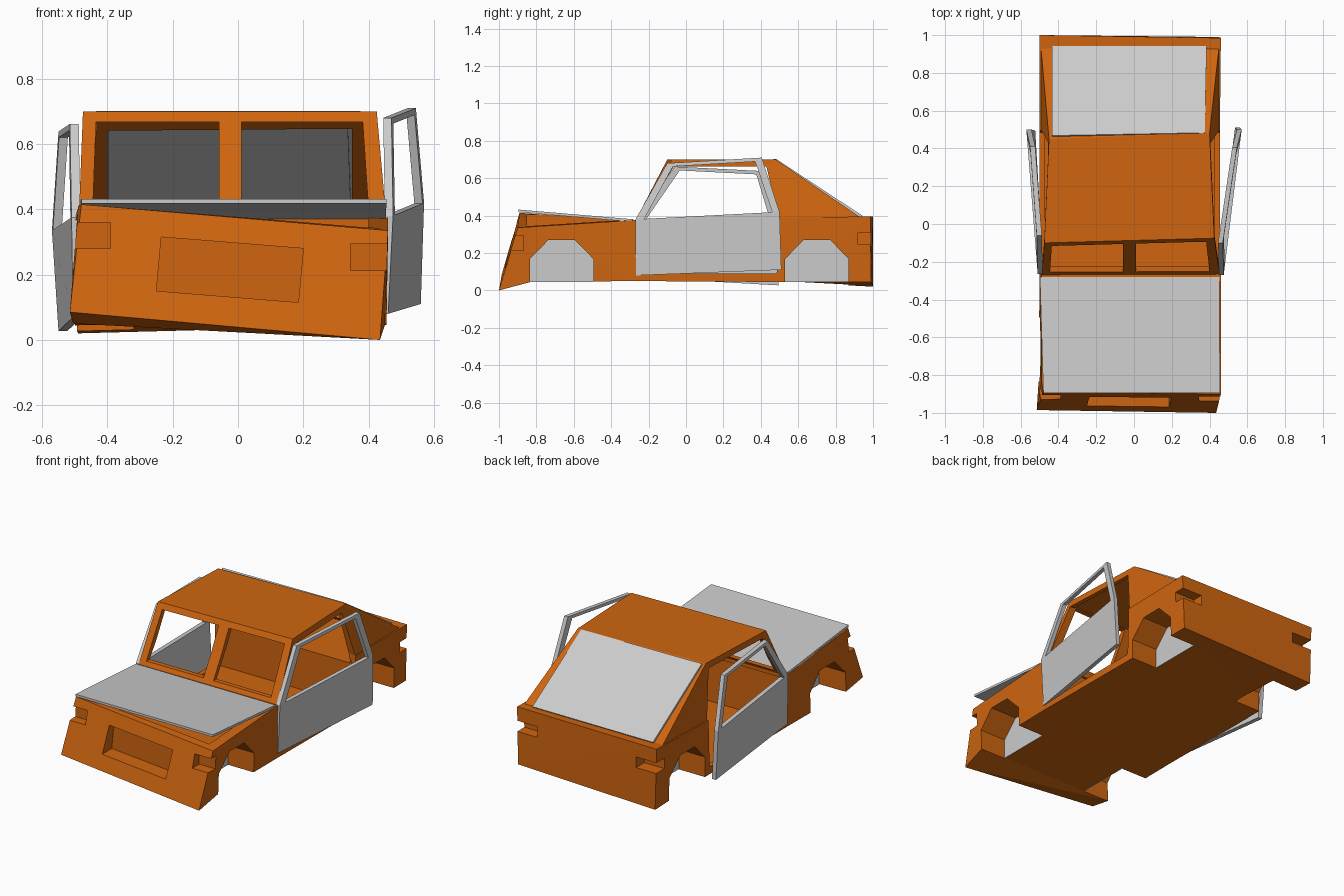
import bpy, bmesh
from mathutils import Vector

if "Cube" in bpy.data.objects:
    bpy.data.objects.remove(bpy.data.objects["Cube"])

orange = bpy.data.materials.new("orange_paint")
orange.diffuse_color = (0.62, 0.13, 0.005, 1)
orange.use_nodes = True
orange.node_tree.nodes["Principled BSDF"].inputs["Base Color"].default_value = orange.diffuse_color


def add_loft(bm, rings):
    """Closed solid through rings of equal point count, capped at both ends."""
    vs = [[bm.verts.new(p) for p in r] for r in rings]
    n = len(vs[0])
    for a, b in zip(vs, vs[1:]):
        for i in range(n):
            j = (i + 1) % n
            bm.faces.new((a[i], a[j], b[j], b[i]))
    bm.faces.new(vs[0])
    bm.faces.new(vs[-1])


def make(name, lofts, mat=None, tri=True):
    bm = bmesh.new()
    for rings in lofts:
        add_loft(bm, rings)
    bmesh.ops.recalc_face_normals(bm, faces=bm.faces)
    if tri:
        bmesh.ops.triangulate(bm, faces=[f for f in bm.faces if len(f.verts) == 4])
    me = bpy.data.meshes.new(name)
    bm.to_mesh(me)
    bm.free()
    if mat:
        me.materials.append(mat)
    ob = bpy.data.objects.new(name, me)
    bpy.context.collection.objects.link(ob)
    return ob


def side_prism(yz, x0, x1):
    return [[(x, y, z) for y, z in yz] for x in (x0, x1)]


def box(x0, x1, y0, y1, z0, z1):
    return side_prism([(y0, z0), (y1, z0), (y1, z1), (y0, z1)], x0, x1)


def boolean(target, rings, op='DIFFERENCE'):
    tool = make("cutter", [rings], orange)
    tool.hide_render = True
    m = target.modifiers.new("cut", 'BOOLEAN')
    m.operation, m.solver, m.object = op, 'EXACT', tool
    bpy.context.view_layer.objects.active = target
    bpy.ops.object.modifier_apply(modifier=m.name)
    bpy.data.objects.remove(tool)


# Lower body, slightly twisted at the nose
body = make("body_shell", [[
    [(-.515, -.985, .085), (.435, -1, 0), (.46, -.9, .335), (-.48, -.89, .415)],
    [(-.505, -.83, .05), (.45, -.83, .045), (.46, -.83, .34), (-.49, -.83, .41)],
    [(-.5, -.28, .05), (.455, -.28, .05), (.46, -.28, .375), (-.49, -.28, .375)],
    [(-.5, .52, .045), (.455, .52, .045), (.455, .52, .39), (-.5, .52, .38)],
    [(-.49, 1, .02), (.45, .99, .045), (.46, .985, .395), (-.5, 1, .395)]]], orange)

# Cabin with sloping windscreen and fastback
boolean(body, [
    [(-.488, -.275, .365), (.455, -.272, .365), (.452, .955, .375), (-.495, .96, .372)],
    [(-.475, -.1, .7), (.425, -.075, .7), (.4, .48, .7), (-.45, .45, .7)]], 'UNION')

# Hollow interior: footwell, then upper cabin and boot
boolean(body, box(-.47, .425, -.25, .5, .078, .36))
boolean(body, [
    [(-.46, -.245, .33), (.42, -.245, .33), (.41, .93, .33), (-.46, .93, .33)],
    [(-.447, -.078, .672), (.397, -.06, .672), (.38, .445, .672), (-.43, .43, .672)]])

# Door openings
boolean(body, side_prism([(-.235, .09), (-.235, .38), (-.065, .662),
                          (.43, .662), (.495, .39), (.485, .09)], -.7, .7))

# Split windscreen
for x0, x1, t0, t1 in ((-.445, -.058, -.435, -.058), (.01, .4, .01, .382)):
    boolean(body, [[(x0, -.36, .4), (x1, -.36, .4), (x1, .05, .4), (x0, .05, .4)],
                   [(t0, -.36, .667), (t1, -.36, .667), (t1, .05, .667), (t0, .05, .667)]])

# Hatch opening and engine bay
boolean(body, side_prism([(.45, .61), (.84, .37), (.97, .46), (.56, .74)], -.4, .35))
boolean(body, box(-.43, .4, -.85, -.34, .3, .6))

# Nose recess, following the tilted front panel
boolean(body, [[(-.25, y, .15), (.185, y, .115), (.2, y, .28), (-.235, y, .315)]
               for y in (-1.1, -.87)])

# Headlight and tail-light notches
for x0, x1, y0, y1, z0, z1 in ((-.6, -.39, -1.1, -.87, .28, .36),
                               (.345, .6, -1.1, -.87, .213, .293),
                               (-.6, -.36, .92, 1.1, .245, .31),
                               (.32, .6, .92, 1.1, .245, .31)):
    boolean(body, box(x0, x1, y0, y1, z0, z1))

# Wheel arches with grey inner walls
walls = []
for yc in (-.665, .7):
    arch = [(yc + dy, z) for dy, z in ((-.17, -.1), (.17, -.1), (.17, .168),
                                       (.07, .27), (-.07, .27), (-.17, .168))]
    wall = [(y, max(z, .046)) for y, z in arch]
    for inner, outer, step in ((.275, .6, .002), (-.32, -.6, -.002)):
        boolean(body, side_prism(arch, inner, outer))
        walls.append(side_prism(wall, inner, inner + step))
make("wheel_arch_walls", walls, tri=False)

# Bonnet, propped slightly open
make("bonnet", [[[(-.498, -.28, z), (.452, -.28, z), (.455, -.895, z + .052), (-.48, -.895, z + .052)]
                 for z in (.366, .38)]], tri=False)


# Rear hatch: outer plate and inner flange lying on the slope
def hatch_plate(x0, x1, s0, s1, d0, d1):
    a, b = Vector((0, .46, .7)), Vector((0, .955, .385))
    nrm = Vector((0, .54, .84))
    rings = []
    for d in (d0, d1):
        p, q = a.lerp(b, s0) + nrm * d, a.lerp(b, s1) + nrm * d
        rings.append([(x0, p.y, p.z), (x1 - .01, p.y + .015, p.z), (x1, q.y, q.z), (x0, q.y, q.z)])
    return rings


make("rear_hatch", [hatch_plate(-.435, .385, .01, .97, -.008, .006),
                    hatch_plate(-.397, .346, .07, .9, -.022, -.007)], tri=False)


# Open doors: lower panel plus three bars round the window
def door(name, pts, t):
    p = [Vector(q) for q in pts]  # bottom front, belt front, top front, top rear, belt rear, bottom rear
    off = Vector((t, 0, 0))
    outer = p[1:5]
    c = sum(outer, Vector()) / 4
    inner = [p[1].lerp(p[4], .06), p[2].lerp(c, .13), p[3].lerp(c, .13), p[4].lerp(p[1], .05)]
    quads = [[p[0], p[1], p[4], p[5]]]
    quads += [[outer[i], outer[i + 1], inner[i + 1], inner[i]] for i in range(3)]
    make(name, [[q, [v + off for v in q]] for q in quads], tri=False)


door("right_door", [(.46, -.268, .08), (.475, -.27, .38), (.47, -.1, .68),
                    (.545, .405, .71), (.57, .5, .42), (.56, .51, .11)], -.025)
door("left_door", [(-.505, -.265, .07), (-.51, -.265, .375), (-.515, -.06, .662),
                   (-.55, .41, .638), (-.57, .5, .335), (-.55, .495, .027)], .027)
